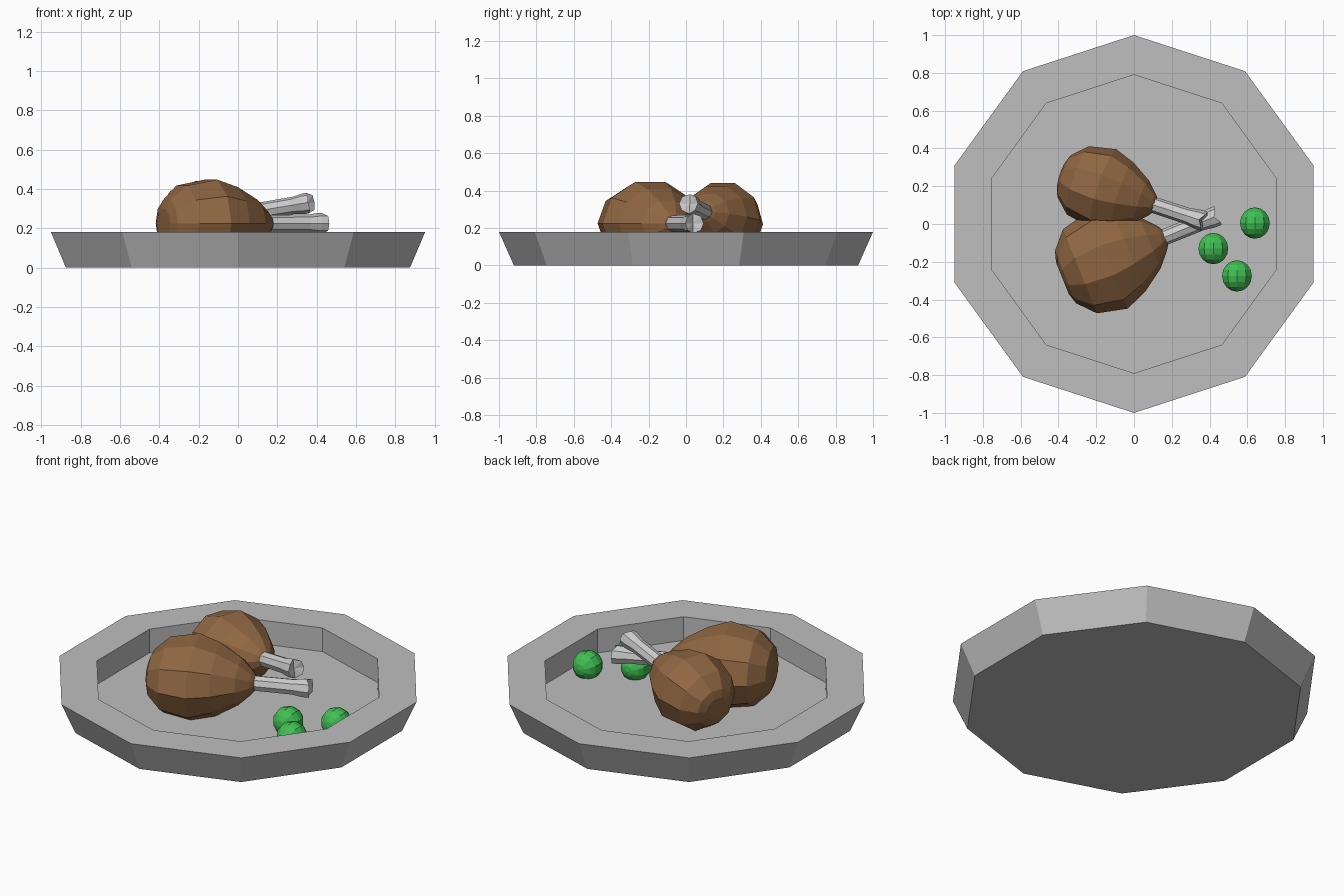
import bpy, bmesh, math

if "Cube" in bpy.data.objects:
    bpy.data.objects.remove(bpy.data.objects["Cube"])


def material(name, rgb):
    m = bpy.data.materials.new(name)
    m.diffuse_color = (*rgb, 1)
    m.use_nodes = True
    m.node_tree.nodes["Principled BSDF"].inputs["Base Color"].default_value = m.diffuse_color
    return m


GREY = material("plate grey", (0.52, 0.52, 0.52))
BONE = material("bone white", (0.60, 0.60, 0.60))
BROWN = material("roast brown", (0.28, 0.135, 0.055))
GREEN = material("pea green", (0.05, 0.52, 0.085))


def finish(bm, name, mat):
    bmesh.ops.recalc_face_normals(bm, faces=bm.faces)
    mesh = bpy.data.meshes.new(name)
    bm.to_mesh(mesh)
    bm.free()
    mesh.materials.append(mat)
    obj = bpy.data.objects.new(name, mesh)
    bpy.context.collection.objects.link(obj)
    return obj


def loft(name, mat, profile, sides, place, phase=0.0, groove=0.0):
    """Skin rings of (position, radius); place maps (t, a, b) to a point."""
    bm = bmesh.new()
    rings = []
    for t, r in profile:
        angles = [phase + 2 * math.pi * i / sides for i in range(sides)]
        rings.append([bm.verts.new(place(t, r * math.cos(a), r * math.sin(a)))
                      for a in angles])
    for lo, hi in zip(rings, rings[1:]):
        for i in range(sides):
            j = (i + 1) % sides
            bm.faces.new((lo[i], lo[j], hi[j], hi[i]))
    bm.faces.new(rings[0])
    last = rings[-1]
    if groove:
        # split knuckle: a V-groove across the end
        half = sides // 2
        mid = bm.verts.new(place(profile[-1][0] - groove, 0, 0))
        last[0].co.x -= groove
        last[half].co.x -= groove
        for i in range(sides):
            bm.faces.new((last[i], last[(i + 1) % sides], mid))
    else:
        bm.faces.new(last)
    return finish(bm, name, mat)


# Ten-sided plate with a sunken floor
loft("plate", GREY, [(0, 0.92), (0.18, 1), (0.18, 0.79), (0.04, 0.79)], 10,
     lambda t, a, b: (a, b, t), phase=math.pi / 2)

# Drumsticks: local x runs along the bone, origin at the bone tip
MEAT = [(-0.88, 0.09), (-0.862, 0.15), (-0.78, 0.24), (-0.62, 0.278),
        (-0.5, 0.23), (-0.38, 0.148), (-0.315, 0.075), (-0.295, 0.045)]
SHANK = [(-0.5, 0.042), (-0.09, 0.044), (-0.03, 0.053), (0.008, 0.053)]


def drumstick(label, tip, yaw, pitch, length, width, height):
    meat = loft(label + "_meat", BROWN, MEAT, 10,
                lambda t, a, b: (t * length, a * width, b * height))
    bone = loft(label + "_bone", BONE, SHANK, 8,
                lambda t, a, b: (t, a, b), phase=math.pi / 2, groove=0.022)
    for obj in (meat, bone):
        obj.location = tip
        obj.rotation_euler = (0, -math.radians(pitch), math.radians(yaw))


drumstick("front_drumstick", (0.437, 0.042, 0.225), 22, 0, 1.0, 1.0, 0.84)
drumstick("back_drumstick", (0.365, 0.016, 0.33), -18, 9, 0.905, 0.79, 0.76)

# Peas
for n, (x, y) in enumerate([(0.64, 0.005), (0.42, -0.13), (0.545, -0.275)], 1):
    bm = bmesh.new()
    bmesh.ops.create_uvsphere(bm, u_segments=10, v_segments=8, radius=0.083)
    pea = finish(bm, f"pea_{n}", GREEN)
    pea.location = (x, y, 0.094)
    pea.rotation_euler = (math.pi / 2, 0, 0)
